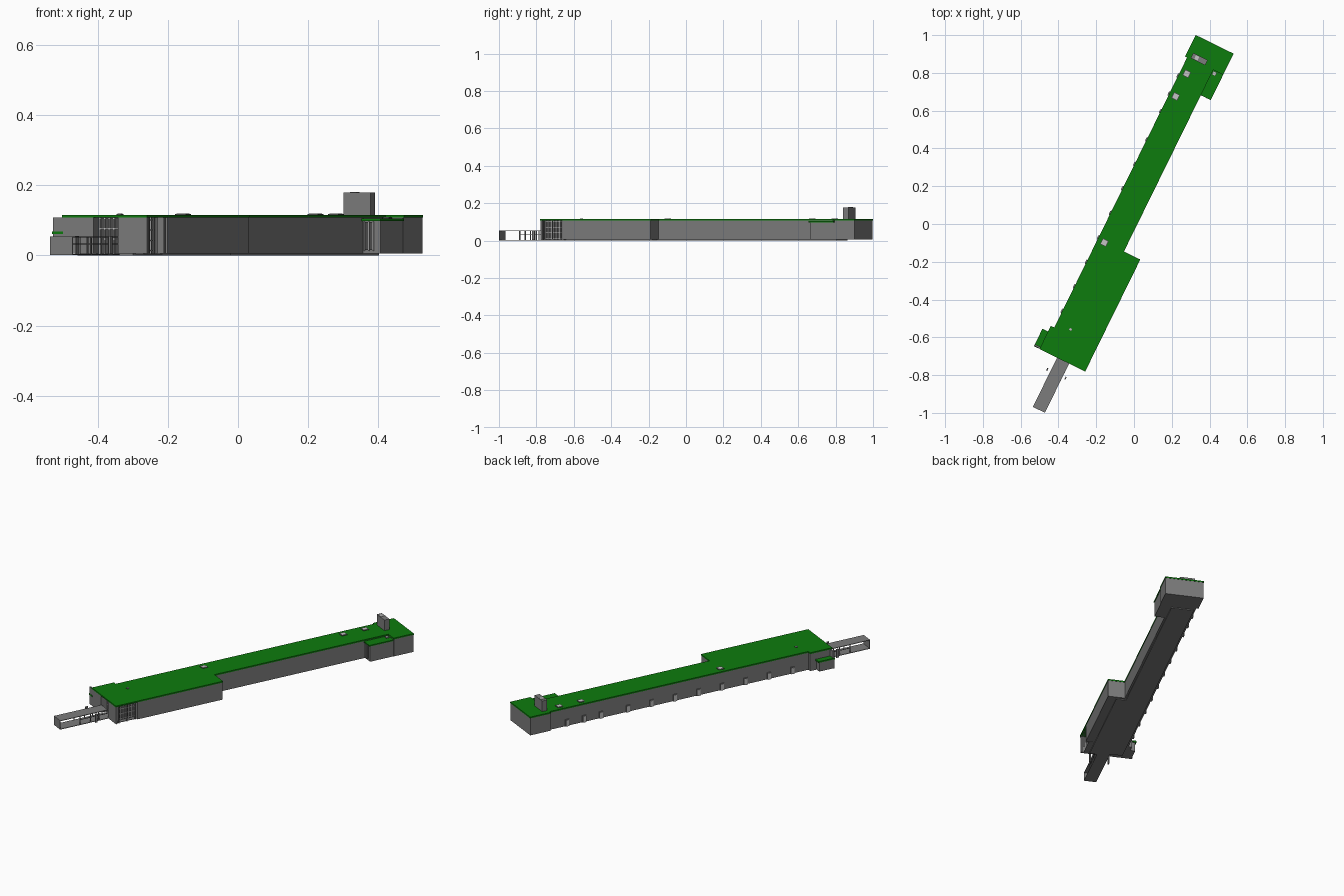
import bpy, bmesh, math

if "Cube" in bpy.data.objects:
    bpy.data.objects.remove(bpy.data.objects["Cube"])

YAW = math.radians(-26.2)   # the long axis (local y) leans towards +x


def material(name, rgb):
    m = bpy.data.materials.new(name)
    m.use_nodes = True
    m.diffuse_color = (*rgb, 1)
    m.node_tree.nodes["Principled BSDF"].inputs["Base Color"].default_value = (*rgb, 1)
    return m


GREEN = material("roof green", (0.004, 0.2, 0.004))
GREY = material("wall grey", (0.2, 0.2, 0.2))
LIGHT = material("light grey", (0.55, 0.55, 0.55))
DARK = material("dark glass", (0.07, 0.07, 0.07))


def prism(name, outline, z0, z1, mat):
    """Extrude a plan outline, in building axes, between two heights."""
    bm = bmesh.new()
    base = bm.faces.new([bm.verts.new((x, y, z0)) for x, y in outline])
    top = bmesh.ops.extrude_face_region(bm, geom=[base])["geom"]
    for v in top:
        if isinstance(v, bmesh.types.BMVert):
            v.co.z = z1
    bmesh.ops.recalc_face_normals(bm, faces=bm.faces)
    me = bpy.data.meshes.new(name)
    bm.to_mesh(me)
    bm.free()
    me.materials.append(mat)
    ob = bpy.data.objects.new(name, me)
    ob.rotation_euler.z = YAW
    bpy.context.collection.objects.link(ob)
    return ob


def box(name, x0, x1, y0, y1, z0, z1, mat):
    return prism(name, [(x0, y0), (x1, y0), (x1, y1), (x0, y1)], z0, z1, mat)


# key heights and lines of the plan
FLOOR, EAVES, TOP = 0.005, 0.107, 0.115
WEST, EAST, WING = -0.135, 0.0145, 0.111
SOUTH, NORTH = -0.812, 1.04

# main walls, with a recessed entrance and a recessed glazed corner
prism("main_walls", [
    (-0.155, SOUTH), (-0.059, SOUTH), (-0.059, -0.77), (0.019, -0.77),
    (0.019, SOUTH), (WING, SOUTH), (WING, -0.803), (0.07, -0.803),
    (0.07, -0.68), (WING, -0.68), (WING, -0.156), (EAST, -0.156),
    (EAST, 0.92), (0.073, 0.92), (0.073, NORTH), (-0.147, NORTH),
    (-0.147, 0.917), (WEST, 0.917), (WEST, -0.68), (-0.155, -0.68)],
    FLOOR, EAVES, GREY)

# flat roof
prism("main_roof", [
    (-0.157, SOUTH - 0.003), (WING + 0.002, SOUTH - 0.003),
    (WING + 0.002, -0.154), (EAST + 0.002, -0.154), (EAST + 0.002, 0.917),
    (0.075, 0.917), (0.075, NORTH + 0.002), (-0.149, NORTH + 0.002),
    (-0.149, 0.915), (WEST - 0.002, 0.915), (WEST - 0.002, -0.678),
    (-0.157, -0.678)], EAVES, TOP, GREEN)

# base slab under the long hall
box("base_slab", WEST + 0.01, EAST - 0.01, -0.78, 0.9, 0, FLOOR, GREY)
box("wing_slab", EAST - 0.01, WING - 0.05, -0.8, -0.17, 0, FLOOR, GREY)

# low annex beside the north head
box("annex_walls", EAST, 0.071, 0.775, 0.92, FLOOR, 0.098, GREY)
box("annex_roof", EAST, 0.075, 0.768, 0.917, 0.098, 0.105, GREEN)
box("annex_window", 0.022, 0.05, 0.77, 0.775, 0.015, 0.095, DARK)
for i in range(3):
    x = 0.021 + i * 0.014
    box(f"annex_window_bar_{i}", x, x + 0.003, 0.767, 0.77, 0.012, 0.096, LIGHT)

# side porch with a full-height end wall
box("porch_walls", -0.184, -0.155, -0.803, -0.72, FLOOR, 0.06, GREY)
box("porch_roof", -0.19, -0.155, -0.814, -0.712, 0.06, 0.068, GREEN)
box("porch_end_wall", -0.188, -0.155, -0.812, -0.803, FLOOR, EAVES, GREY)

# roof stair tower
box("roof_tower", -0.118, -0.033, 0.92, 0.951, TOP, 0.178, GREY)
box("tower_hatch", -0.1, -0.08, 0.925, 0.946, 0.178, 0.18, LIGHT)

# skylights: dark frame and pale pane
skylights = [(-0.101, 0.837, 0.017), (-0.1, 0.703, 0.017), (-0.097, -0.157, 0.017),
             (0.03, 0.902, 0.01), (-0.055, -0.649, 0.007)]
for i, (x, y, r) in enumerate(skylights):
    z = TOP if i != 3 else 0.105
    box(f"skylight_frame_{i}", x - r, x + r, y - r, y + r, z, z + 0.002, DARK)
    p = r * 0.8
    box(f"skylight_pane_{i}", x - p, x + p, y - p, y + p, z + 0.002, z + 0.004, LIGHT)

# doors along the west wall
doors = [0.807, 0.702, 0.598] + [0.432 - 0.1447 * i for i in range(8)]
for i, y in enumerate(doors):
    box(f"side_door_frame_{i}", WEST - 0.006, WEST, y - 0.012, y + 0.012, FLOOR, 0.045, GREY)
    box(f"side_door_{i}", WEST - 0.008, WEST - 0.006, y - 0.009, y + 0.009, FLOOR, 0.041, LIGHT)

# glazed corner on the east side
box("corner_glass", 0.07, 0.073, -0.803, -0.68, FLOOR, EAVES, DARK)
for i in range(8):
    y = -0.801 + i * 0.0168
    box(f"corner_mullion_{i}", 0.073, 0.077, y, y + 0.003, FLOOR, EAVES, LIGHT)
for i in range(4):
    z = 0.012 + i * 0.029
    box(f"corner_transom_{i}", 0.073, 0.077, -0.803, -0.68, z, z + 0.003, LIGHT)
for i in range(3):
    y = -0.795 + i * 0.05
    box(f"corner_post_{i}", 0.104, 0.109, y, y + 0.005, FLOOR, EAVES, GREY)
box("corner_floor", 0.07, 0.095, -0.803, -0.68, 0.002, FLOOR, GREY)

# glazed entrance on the south face
box("entrance_glass", -0.059, 0.019, -0.773, -0.77, FLOOR, EAVES, DARK)
for i in range(6):
    x = -0.058 + i * 0.0148
    box(f"entrance_mullion_{i}", x, x + 0.003, -0.777, -0.773, FLOOR, EAVES, LIGHT)
for i in range(3):
    z = 0.045 + i * 0.029
    box(f"entrance_transom_{i}", -0.059, 0.019, -0.777, -0.773, z, z + 0.003, LIGHT)

# covered walkway: floor, thin roof and end wall
box("walkway_floor", -0.053, 0.018, -1.104, -0.77, 0.001, 0.004, GREY)
box("walkway_roof", -0.053, 0.018, -1.104, SOUTH, 0.051, 0.054, GREY)
box("walkway_end_wall", -0.053, 0.018, -1.105, -1.102, 0.001, 0.054, GREY)

# walkway posts and rails on both sides
for side, x in (("west", -0.053), ("east", 0.015)):
    for i, y in enumerate((-0.985, -0.92, -0.87)):
        box(f"{side}_post_{i}", x, x + 0.004, y, y + 0.005, 0.004, 0.051, GREY)
    box(f"{side}_rail", x, x + 0.003, -0.985, SOUTH, 0.031, 0.034, GREY)

# free-standing sign panels beside the walkway
for side, x in (("west", -0.075), ("east", 0.032)):
    box(f"{side}_panel", x, x + 0.006, -0.9, -0.885, 0.004, 0.055, GREY)
